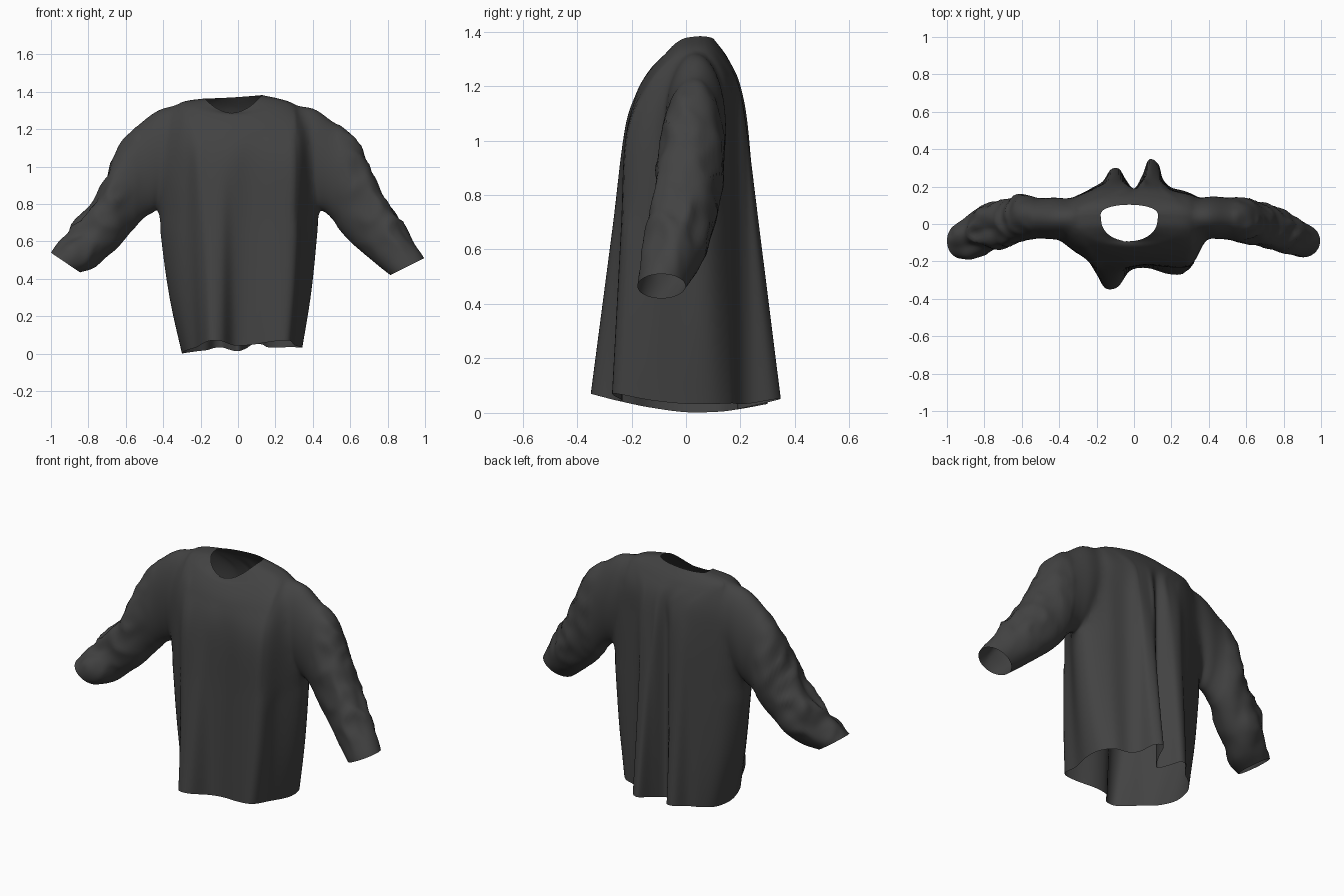
import bpy, bmesh, math
from mathutils import Vector, noise

if "Cube" in bpy.data.objects:
    bpy.data.objects.remove(bpy.data.objects["Cube"])

cloth = bpy.data.materials.new("charcoal_cloth")
cloth.diffuse_color = (0.055, 0.055, 0.055, 1)
cloth.use_nodes = True
cloth.node_tree.nodes["Principled BSDF"].inputs["Base Color"].default_value = cloth.diffuse_color
cap_mat = bpy.data.materials.new("temporary_cap")


def spline(pts, n, closed=False):
    """Catmull-Rom through the points, n steps per span."""
    m, out = len(pts), []
    for i in range(m if closed else m - 1):
        if closed:
            a, b, c, d = (pts[(i + j) % m] for j in (-1, 0, 1, 2))
        else:
            a, b, c, d = (pts[min(max(i + j, 0), m - 1)] for j in (-1, 0, 1, 2))
        for s in range(n):
            t = s / n
            out.append(0.5 * (2 * b + (c - a) * t + (2 * a - 5 * b + 4 * c - d) * t * t
                              + (3 * b - a - 3 * c + d) * t ** 3))
    if not closed:
        out.append(pts[-1].copy())
    return out


def loft(name, rings):
    """Closed solid from rings; the end caps get material index 1."""
    bm = bmesh.new()
    vs = [[bm.verts.new(p) for p in r] for r in rings]
    n = len(rings[0])
    for a, b in zip(vs, vs[1:]):
        for k in range(n):
            bm.faces.new((a[k], a[(k + 1) % n], b[(k + 1) % n], b[k]))
    for r in (vs[0], vs[-1]):
        c = bm.verts.new(sum((v.co for v in r), Vector()) / n)
        for k in range(n):
            bm.faces.new((r[k], r[(k + 1) % n], c)).material_index = 1
    bmesh.ops.recalc_face_normals(bm, faces=bm.faces)
    me = bpy.data.meshes.new(name)
    bm.to_mesh(me)
    bm.free()
    me.materials.append(cloth)
    me.materials.append(cap_mat)
    ob = bpy.data.objects.new(name, me)
    bpy.context.collection.objects.link(ob)
    return ob


# Torso: folded hem outline rising to a smooth chest, shoulders and neck
hem_xy = [(.34, 0), (.335, .1), (.28, .17), (.2, .195), (.155, .24), (.13, .32), (.08, .345),
          (.045, .26), (0, .19), (-.045, .24), (-.08, .295), (-.125, .29), (-.165, .23),
          (-.22, .19), (-.28, .12), (-.3, 0), (-.275, -.12), (-.225, -.2), (-.19, -.285),
          (-.15, -.345), (-.085, -.335), (-.02, -.25), (.07, -.235), (.19, -.268),
          (.275, -.255), (.3, -.13)]
hem = [Vector((x, y, 0.057 * abs((y - .05) / .35) ** 1.6 + max(0, x) * 0.09)) for x, y in hem_xy]


def body_ring(hw, yf, yc, yb, z_side, z_front, z_back, fold):
    """Ring standing over the hem points; fold keeps a share of the hem's pleats."""
    out = []
    for k, (hx, hy) in enumerate(hem_xy):
        wide = .34 if hx > 0 else .3
        c = max(-1, min(1, hx / wide))
        s = math.sqrt(1 - c * c)
        back = k <= 15
        y = yc + ((yb if back else yf) - yc) * s ** .9
        y += (max(yf, min(yb, hy * .9)) - y) * fold
        z = z_side + ((z_back if back else z_front) - z_side) * s * s
        out.append(Vector((hx + math.copysign((hw - wide) * c ** 4, hx), y, z)))
    return out


def oval(cx, hw, yf, yc, yb, z_side, z_front, z_back, e, tilt=0.0):
    """Plain oval ring for the shoulders and neck."""
    out = []
    for k in range(26):
        back = k <= 15
        a = math.pi * k / 15 if back else math.pi * (k - 4) / 11
        s = abs(math.sin(a))
        x = cx + hw * math.cos(a)
        y = yc + ((yb if back else yf) - yc) * s ** e
        z = z_side + ((z_back if back else z_front) - z_side) * s * s
        out.append(Vector((x, y, z + tilt * x)))
    return out


chest = body_ring(.445, -.23, .01, .228, 1.02, 1.02, 1.02, .75)
bulge = (0, .025, .015)  # sides belly out between hem and chest
levels = [hem]
for t, extra in zip((.3, .65), bulge[1:]):
    ring = [h.lerp(c, t) for h, c in zip(hem, chest)]
    for p in ring:
        p.x += extra * (max(0, -p.x / .35) ** 3 * -1 + .5 * max(0, p.x / .35) ** 3)
    levels.append(ring)
levels += [
    chest,
    body_ring(.405, -.18, .025, .2, 1.22, 1.18, 1.2, .45),
    oval(-.01, .31, -.125, .035, .155, 1.335, 1.27, 1.30, .85),
    oval(-.025, .153, -.092, .045, .103, 1.375, 1.29, 1.372, .8, .06)]
columns = [spline(list(col), 8) for col in zip(*levels)]
rings = [spline(list(r), 5, True) for r in zip(*columns)]
shirt = loft("shirt", rings)


# Sleeves: sections given by top x,z, bottom x,z, centre y and half depth
def sleeve(name, side, sections, seed):
    top = spline([Vector((s[0], s[1], 0)) for s in sections], 8)
    bot = spline([Vector((s[2], s[3], 0)) for s in sections], 8)
    dep = spline([Vector((s[4], s[5], 0)) for s in sections], 8)
    out = []
    for i, (t, b, d) in enumerate(zip(top, bot, dep)):
        u = i / (len(top) - 1)
        fade = min(1, max(0, (u - .3) / .2)) * min(1, (1 - u) / .15)
        c, h, ring = (t + b) / 2, (t - b) / 2, []
        for k in range(48):
            a = 2 * math.pi * k / 48
            up, dy = math.cos(a), math.sin(a)
            p = Vector((side * (c.x + h.x * up), d.x + d.y * dy, c.y + h.y * up))
            r = (p - Vector((side * c.x, d.x, c.y))).normalized()
            # crumpled cloth, stronger on the upper side
            q = Vector((p.x * 7 + seed, p.y * 10, p.z * 7))
            w = .5 - 1.6 * abs(noise.noise(q)) + .3 * noise.noise(q * 2)
            ring.append(p + r * w * fade * (.016 + .014 * up))
        out.append(ring)
    return loft(name, out)


right = sleeve("right_sleeve", 1, [
    (.25, 1.31, .30, .98, .03, .09), (.39, 1.325, .41, .79, .035, .115),
    (.50, 1.25, .48, .74, .03, .115), (.62, 1.165, .55, .655, .02, .12),
    (.69, 1.02, .61, .59, .005, .115), (.76, .88, .68, .53, -.015, .115),
    (.86, .72, .74, .48, -.045, .11), (.995, .51, .815, .42, -.09, .088)], 3)
left = sleeve("left_sleeve", -1, [
    (.25, 1.31, .30, .98, .03, .09), (.39, 1.325, .43, .77, .03, .115),
    (.52, 1.24, .49, .73, .03, .11), (.64, 1.10, .57, .655, .035, .125),
    (.72, .91, .64, .57, 0, .125), (.84, .74, .70, .52, -.01, .13),
    (.92, .63, .77, .46, -.06, .12), (1.0, .54, .845, .435, -.09, .095)], 11)

# Join the parts into one garment
for s in (right, left):
    mod = shirt.modifiers.new("join", 'BOOLEAN')
    mod.operation, mod.solver, mod.object = 'UNION', 'EXACT', s
dg = bpy.context.evaluated_depsgraph_get()
dg.update()
me = bpy.data.meshes.new_from_object(shirt.evaluated_get(dg))
shirt.modifiers.clear()
shirt.data = me
for s in (right, left):
    bpy.data.objects.remove(s)

# Open the neck, hem and cuffs, and soften the armhole seams
bm = bmesh.new()
bm.from_mesh(me)
bmesh.ops.delete(bm, geom=[f for f in bm.faces if f.material_index == 1], context='FACES')
bmesh.ops.remove_doubles(bm, verts=bm.verts, dist=0.003)
seam = [v for v in bm.verts if .31 < abs(v.co.x) < .54 and v.co.z > .68]
for _ in range(14):
    bmesh.ops.smooth_vert(bm, verts=seam, factor=0.5, use_axis_x=True, use_axis_y=True, use_axis_z=True)
for f in bm.faces:
    f.material_index = 0
    f.smooth = True
bm.to_mesh(me)
bm.free()
me.materials.clear()
me.materials.append(cloth)
bpy.data.materials.remove(cap_mat)
